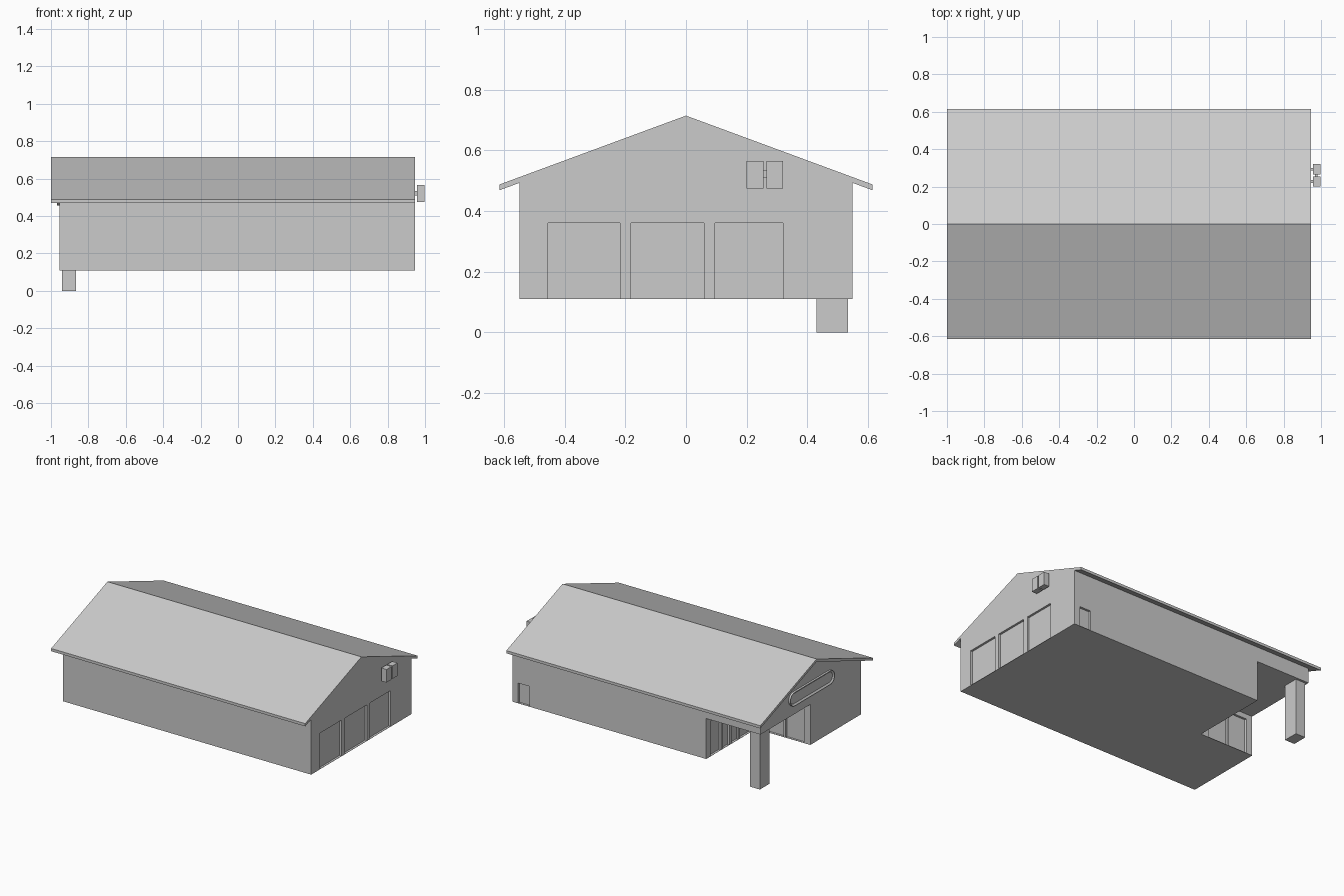
import bpy, bmesh, math
from mathutils import Vector

cube = bpy.data.objects.get("Cube")
if cube:
    bpy.data.objects.remove(cube)

gray = bpy.data.materials.new("light_gray")
gray.use_nodes = True
gray.diffuse_color = (0.6, 0.6, 0.6, 1)
gray.node_tree.nodes["Principled BSDF"].inputs["Base Color"].default_value = (0.6, 0.6, 0.6, 1)


def finish(name, bm):
    bmesh.ops.recalc_face_normals(bm, faces=bm.faces)
    mesh = bpy.data.meshes.new(name)
    bm.to_mesh(mesh)
    bm.free()
    mesh.materials.append(gray)
    obj = bpy.data.objects.new(name, mesh)
    bpy.context.collection.objects.link(obj)
    return obj


def boxes(name, bounds):
    """One object from boxes given as (x0, x1, y0, y1, z0, z1)."""
    bm = bmesh.new()
    for x0, x1, y0, y1, z0, z1 in bounds:
        for v in bmesh.ops.create_cube(bm, size=1)["verts"]:
            v.co = Vector((x1 if v.co.x > 0 else x0,
                           y1 if v.co.y > 0 else y0,
                           z1 if v.co.z > 0 else z0))
    return finish(name, bm)


def prism(name, profile, x0, x1):
    """Extrude a (y, z) profile along x."""
    bm = bmesh.new()
    face = bm.faces.new([bm.verts.new((x0, y, z)) for y, z in profile])
    side = bmesh.ops.extrude_face_region(bm, geom=[face])["geom"]
    verts = [g for g in side if isinstance(g, bmesh.types.BMVert)]
    bmesh.ops.translate(bm, verts=verts, vec=(x1 - x0, 0, 0))
    return finish(name, bm)


def cut(target, cutter):
    cutter.hide_render = True
    mod = target.modifiers.new("cut", "BOOLEAN")
    mod.operation, mod.solver, mod.object = "DIFFERENCE", "EXACT", cutter
    bpy.context.view_layer.objects.active = target
    bpy.ops.object.modifier_apply(modifier=mod.name)
    bpy.data.objects.remove(cutter)


# Main dimensions
LEFT, RIGHT, SIDE = 0.945, -0.955, 0.55
FLOOR, RIDGE, EAVE, ROOF_Y, THICK = 0.11, 0.715, 0.488, 0.615, 0.019
PORCH_X, PORCH_Y, PORCH_TOP = -0.54, 0.005, 0.39
slope = (RIDGE - EAVE) / ROOF_Y
under = RIDGE - THICK
wall_top = under - slope * SIDE

# Walls with gables
walls = prism("walls", [(-SIDE, FLOOR), (SIDE, FLOOR), (SIDE, wall_top),
                        (0, under), (-SIDE, wall_top)], RIGHT, LEFT)

# Roof
prism("roof", [(-ROOF_Y, EAVE), (0, RIDGE), (ROOF_Y, EAVE),
               (ROOF_Y, EAVE - THICK), (0, under), (-ROOF_Y, EAVE - THICK)], -1, LEFT)

# Corner porch opening
cut(walls, boxes("porch_cutter", [(-1.2, PORCH_X, PORCH_Y, 0.8, 0, PORCH_TOP)]))

# Recessed doors and windows
D, SILL = 0.015, FLOOR + 0.002
recesses = [(LEFT - D, LEFT + D, y0, y1, SILL, 0.36)
            for y0, y1 in ((-0.455, -0.218), (-0.182, 0.06), (0.095, 0.32))]
recesses += [(PORCH_X - D, PORCH_X + D, y0, y1, SILL, 0.355)
             for y0, y1 in ((0.04, 0.18), (0.2, 0.275), (0.297, 0.365), (0.387, 0.505))]
recesses += [(x0, x1, PORCH_Y - D, PORCH_Y + D, SILL, 0.355)
             for x0, x1 in ((-0.907, -0.767), (-0.75, -0.6))]
recesses.append((0.815, 0.9, SIDE - D, SIDE + D, SILL, 0.25))
cut(walls, boxes("recess_cutter", recesses))

# Porch post
boxes("porch_post", [(-0.94, -0.865, 0.43, 0.535, 0, PORCH_TOP)])

# Twin wall units with brackets
boxes("wall_units", [(0.957, 0.997, y0, y1, 0.475, 0.565)
                     for y0, y1 in ((0.2, 0.255), (0.265, 0.32))])
boxes("unit_brackets", [(LEFT, 0.957, 0.22, 0.235, 0.51, 0.535),
                        (LEFT, 0.957, 0.285, 0.3, 0.51, 0.535),
                        (0.968, 0.982, 0.255, 0.265, 0.51, 0.535)])

# Rounded sign with raised rim
RAD, HALF, STEPS = 0.047, 0.195, 12
outline = []
for end in (1, -1):
    for i in range(STEPS + 1):
        a = math.pi * (i / STEPS - 0.5)
        outline.append((end * (HALF + RAD * math.cos(a)), 0.503 + end * RAD * math.sin(a)))
bm = bmesh.new()
front = bm.faces.new([bm.verts.new((RIGHT - 0.014, y, z)) for y, z in outline])
back = bmesh.ops.extrude_face_region(bm, geom=[front], use_keep_orig=True)["geom"]
bmesh.ops.translate(bm, verts=[g for g in back if isinstance(g, bmesh.types.BMVert)],
                    vec=(0.014, 0, 0))
bmesh.ops.inset_region(bm, faces=[front], thickness=0.012, use_even_offset=True)
bmesh.ops.translate(bm, verts=list(front.verts), vec=(0.009, 0, 0))
finish("gable_sign", bm)
